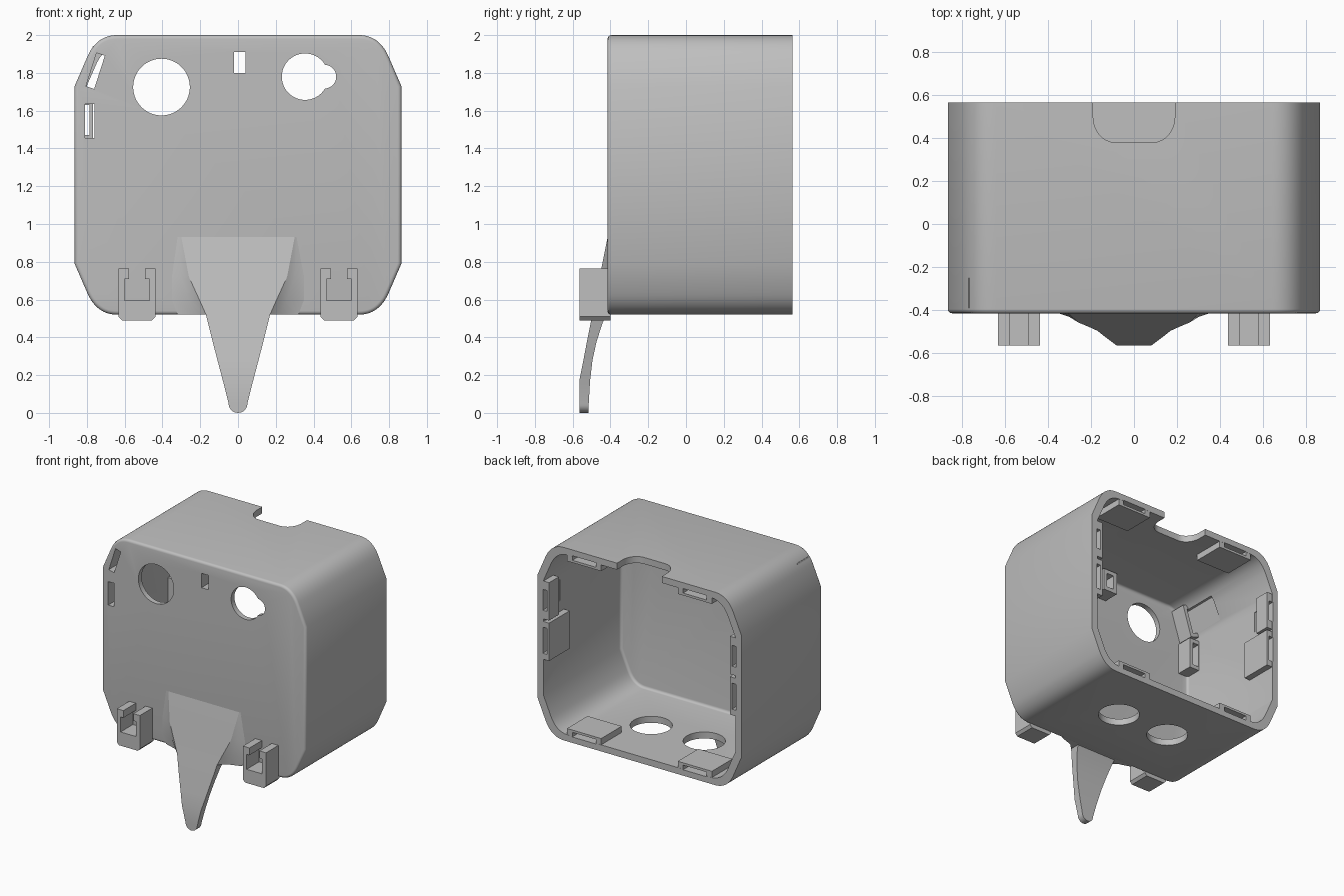
import bpy, bmesh, math
from mathutils import Matrix, Vector

if "Cube" in bpy.data.objects:
    bpy.data.objects.remove(bpy.data.objects["Cube"], do_unlink=True)

GREY = bpy.data.materials.new("plain grey")
GREY.use_nodes = True
GREY.diffuse_color = (0.52, 0.52, 0.52, 1)
GREY.node_tree.nodes["Principled BSDF"].inputs["Base Color"].default_value = (0.52, 0.52, 0.52, 1)

FRONT, BACK, MID = -0.415, 0.565, 1.26
HALF_W, HALF_H, WALL = 0.865, 0.74, 0.05
parts, cutters = [], []


def finish(bm, name, cutter=False):
    bmesh.ops.recalc_face_normals(bm, faces=bm.faces)
    mesh = bpy.data.meshes.new(name)
    bm.to_mesh(mesh)
    bm.free()
    mesh.materials.append(GREY)
    ob = bpy.data.objects.new(name, mesh)
    bpy.context.scene.collection.objects.link(ob)
    ob.hide_render = cutter
    (cutters if cutter else parts).append(ob)
    return ob


def prism(name, outline, y0, y1, bevel=0, cutter=False):
    """Extrude an (x, z) outline from y0 to y1, rounding the y0 rim if asked."""
    bm = bmesh.new()
    face = bm.faces.new([bm.verts.new((x, y0, z)) for x, z in outline])
    rim = list(face.edges)
    new = bmesh.ops.extrude_face_region(bm, geom=[face], use_keep_orig=True)
    moved = [g for g in new["geom"] if isinstance(g, bmesh.types.BMVert)]
    bmesh.ops.translate(bm, verts=moved, vec=(0, y1 - y0, 0))
    if bevel:
        bmesh.ops.bevel(bm, geom=rim, offset=bevel, segments=4, profile=0.5, affect='EDGES')
    return finish(bm, name, cutter)


def rect(x0, x1, z0, z1):
    return [(x0, z0), (x1, z0), (x1, z1), (x0, z1)]


def tilted(cx, cz, w, h, angle):
    c, s = math.cos(angle), math.sin(angle)
    return [(cx + c * x - s * z, cz + s * x + c * z)
            for x, z in rect(-w / 2, w / 2, -h / 2, h / 2)]


def circle(cx, cz, r, n=64):
    return [(cx + r * math.cos(math.tau * i / n), cz + r * math.sin(math.tau * i / n)) for i in range(n)]


def loft(name, rings):
    bm = bmesh.new()
    loops = [[bm.verts.new(p) for p in ring] for ring in rings]
    n = len(loops[0])
    for a, b in zip(loops, loops[1:]):
        for i in range(n):
            bm.faces.new((a[i], a[(i + 1) % n], b[(i + 1) % n], b[i]))
    bm.faces.new(loops[0])
    bm.faces.new(loops[-1])
    return finish(bm, name)


def cut(ob, tools):
    """Apply boolean differences to a part."""
    for tool in tools:
        mod = ob.modifiers.new("cut", 'BOOLEAN')
        mod.operation, mod.solver, mod.object = 'DIFFERENCE', 'EXACT', tool
    bpy.context.view_layer.update()
    deps = bpy.context.evaluated_depsgraph_get()
    mesh = bpy.data.meshes.new_from_object(ob.evaluated_get(deps))
    ob.modifiers.clear()
    ob.data = mesh


def shell_outline(inset=0):
    """Rounded case outline: straight side, slanted shoulder, soft corner."""
    a, b, c = Vector((0.80, 0.62)), Vector((0.75, 0.74)), Vector((0.64, 0.74))
    quarter = [Vector((HALF_W, 0.47))]
    for i in range(13):
        t = i / 12
        quarter.append(a * (1 - t) ** 2 + b * 2 * t * (1 - t) + c * t * t)
    kx, kz = (HALF_W - inset) / HALF_W, (HALF_H - inset) / HALF_H
    top = [(x * kx, z * kz) for x, z in quarter]
    top += [(-x, z) for x, z in reversed(top)]
    full = top + [(x, -z) for x, z in reversed(top)]
    return [(x, MID + z) for x, z in full]


# Case shell and its cavity
case = prism("case_shell", shell_outline(), FRONT, BACK, bevel=0.02)
shell_tools = [prism("cavity_cutter", shell_outline(WALL), FRONT + 0.04, BACK + 0.2, bevel=0.02, cutter=True)]

# Front openings
openings = [circle(-0.405, 1.725, 0.15), circle(0.355, 1.78, 0.123), circle(0.457, 1.78, 0.063)]
for outline in openings:
    shell_tools.append(prism("front_hole_cutter", outline, -0.6, -0.2, cutter=True))

# Front slots with sockets behind them
slots = [("centre", 0.01, 1.855, 0.06, 0.11, 0), ("slanted", -0.755, 1.81, 0.046, 0.185, -0.31),
         ("side", -0.786, 1.545, 0.05, 0.18, 0)]
for label, x, z, w, h, angle in slots:
    tool = prism("slot_cutter", tilted(x, z, w, h, angle), -0.6, 0, cutter=True)
    socket = prism(label + "_socket", tilted(x, z, w + 0.06, h + 0.06, angle), -0.39, -0.25)
    cut(socket, [tool])
    shell_tools.append(tool)

# Round holes in the floor
for x in (-0.225, 0.225):
    bm = bmesh.new()
    bmesh.ops.create_cone(bm, cap_ends=True, segments=64, radius1=0.147, radius2=0.147, depth=0.3,
                          matrix=Matrix.Translation((x, 0.1, 0.52)))
    shell_tools.append(finish(bm, "floor_hole_cutter", True))

# Rounded notch in the top rear edge
bm = bmesh.new()
ring = [(0.19, 0.7), (0.19, 0.5)]
ring += [(0.09 + 0.1 * math.cos(t), 0.5 - 0.12 * math.sin(t)) for t in [math.pi / 16 * i for i in range(1, 9)]]
ring += [(-x, y) for x, y in reversed(ring)]
base = bm.faces.new([bm.verts.new((x, y, 1.8)) for x, y in ring])
top = bmesh.ops.extrude_face_region(bm, geom=[base], use_keep_orig=True)["geom"]
bmesh.ops.translate(bm, verts=[g for g in top if isinstance(g, bmesh.types.BMVert)], vec=(0, 0, 0.4))
shell_tools.append(finish(bm, "notch_cutter", True))


# Slotted pockets around the rear rim
def rim_pocket(name, side, sign, centre, depth, slot_depth, length):
    def band(near, far, half):
        if side:
            a, b = sorted((sign * (HALF_W - near), sign * (HALF_W - far)))
            return rect(a, b, centre - half, centre + half)
        a, b = sorted((MID + sign * (HALF_H - near), MID + sign * (HALF_H - far)))
        return rect(centre - half, centre + half, a, b)
    pocket = prism(name, band(0.03, 0.098, 0.145), BACK - depth, BACK - 0.001)
    tool = prism("pocket_cutter", band(0.045, 0.08, length / 2), BACK - slot_depth, BACK + 0.1, cutter=True)
    cut(pocket, [tool])
    shell_tools.append(tool)


for sign in (-1, 1):
    label = "left" if sign > 0 else "right"
    rim_pocket(label + "_upper_pocket", True, sign, 1.55, 0.12, 0.2, 0.16)
    rim_pocket(label + "_lower_pocket", True, sign, 1.24, 0.25, 0.12, 0.2)
    rim_pocket(label + "_top_pocket", False, 1, sign * 0.47, 0.25, 0.12, 0.2)
    rim_pocket(label + "_floor_pocket", False, -1, sign * 0.47, 0.25, 0.12, 0.2)

cut(case, shell_tools)

# Front hooks: open-topped brackets with inward lips
half = [(0, 0.49), (0.08, 0.49), (0.098, 0.51), (0.098, 0.765), (0.042, 0.765),
        (0.042, 0.71), (0.066, 0.71), (0.066, 0.595), (0, 0.595)]
for label, cx in (("right", -0.535), ("left", 0.535)):
    outline = half + [(-x, z) for x, z in reversed(half[1:-1])]
    prism(label + "_hook", [(cx + x, z) for x, z in outline], -0.565, -0.40)

# Flared root of the beak, blending into the front plate
rings = []
for z, y, w, mid, foot in [(0.93, -0.415, 0.30, 0.31, 0.32), (0.72, -0.457, 0.26, 0.30, 0.35),
                           (0.60, -0.48, 0.205, 0.26, 0.35), (0.522, -0.496, 0.17, 0.22, 0.32)]:
    side = [(w, y), (mid, y * 0.4 + FRONT * 0.6), (foot, FRONT), (foot, -0.395)]
    rings.append([(a, b, z) for a, b in side + [(-p, q) for p, q in reversed(side)]])
loft("beak_root", rings)

# Tapering beak with a round tip
levels = [(0.56, 0.18, -0.488, -0.40), (0.48, 0.16, -0.504, -0.44), (0.38, 0.135, -0.524, -0.473),
          (0.28, 0.109, -0.543, -0.495), (0.17, 0.08, -0.565, -0.508), (0.05, 0.05, -0.565, -0.515)]
for i in range(1, 7):
    t = i * math.pi / 12.5
    levels.append((0.05 - 0.05 * math.sin(t), 0.05 * math.cos(t), -0.565, -0.515))
loft("beak", [[(-w, f, z), (w, f, z), (w, b, z), (-w, b, z)] for z, w, f, b in levels])

# Clean up helpers and shade
for tool in cutters:
    bpy.data.objects.remove(tool, do_unlink=True)
bpy.ops.object.select_all(action='DESELECT')
for ob in parts:
    ob.select_set(True)
bpy.context.view_layer.objects.active = case
bpy.ops.object.shade_smooth_by_angle(angle=math.radians(25))
